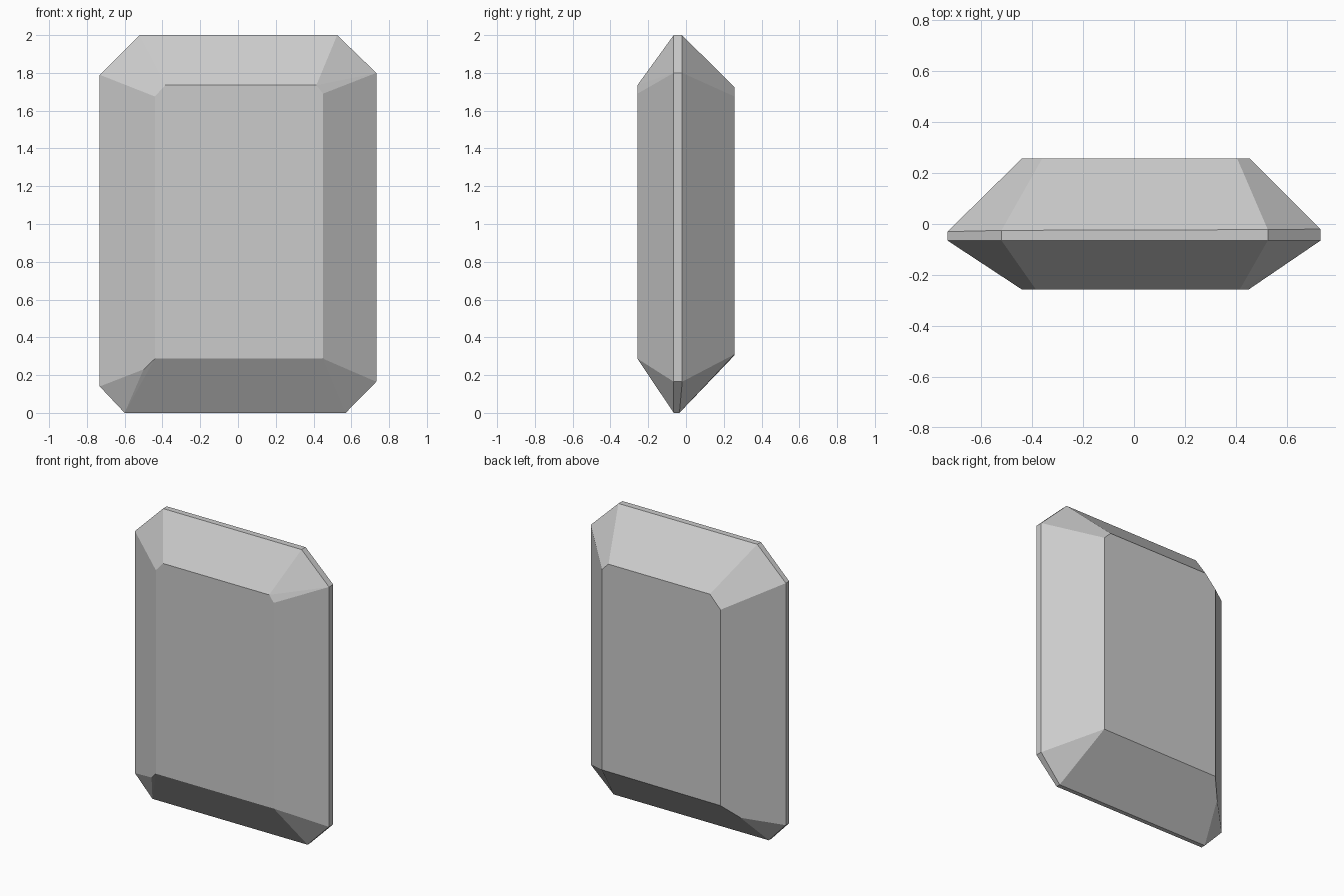
import bpy, bmesh, math

if "Cube" in bpy.data.objects:
    bpy.data.objects.remove(bpy.data.objects["Cube"])

# girdle outline (x, z) with the y of its back edge
girdle = [(-0.732, 1.79, -0.03), (-0.52, 2.0, -0.025), (0.525, 2.0, -0.022), (0.732, 1.80, -0.02),
          (0.732, 0.165, -0.02), (0.57, 0.0, -0.035), (-0.60, 0.0, -0.035), (-0.732, 0.14, -0.03)]

# flat front and back tables (x, z)
front = [(-0.44, 1.675), (-0.385, 1.735), (0.415, 1.735), (0.45, 1.69), (0.45, 0.287), (-0.44, 0.287)]
back = [(-0.44, 1.64), (-0.36, 1.725), (0.405, 1.725), (0.455, 1.675), (0.455, 0.31), (-0.44, 0.305)]

points = [(x, -0.065, z) for x, z, y in girdle]
points += [(x, y, z) for x, z, y in girdle]
points += [(x, -0.257, z) for x, z in front]
points += [(x, 0.257, z) for x, z in back]
# small mitred edges above the lower left corner facets
points += [(-0.50, -0.217, 0.23), (-0.53, 0.168, 0.212)]

# faceted gem body
bm = bmesh.new()
for p in points:
    bm.verts.new(p)
hull = bmesh.ops.convex_hull(bm, input=bm.verts[:])
loose = [v for v in bm.verts if not v.link_faces]
bmesh.ops.delete(bm, geom=loose, context='VERTS')
bmesh.ops.dissolve_limit(bm, angle_limit=math.radians(3), verts=bm.verts[:], edges=bm.edges[:])
bmesh.ops.recalc_face_normals(bm, faces=bm.faces[:])
mesh = bpy.data.meshes.new("cut_gem")
bm.to_mesh(mesh)
bm.free()
bpy.context.collection.objects.link(bpy.data.objects.new("cut_gem", mesh))
